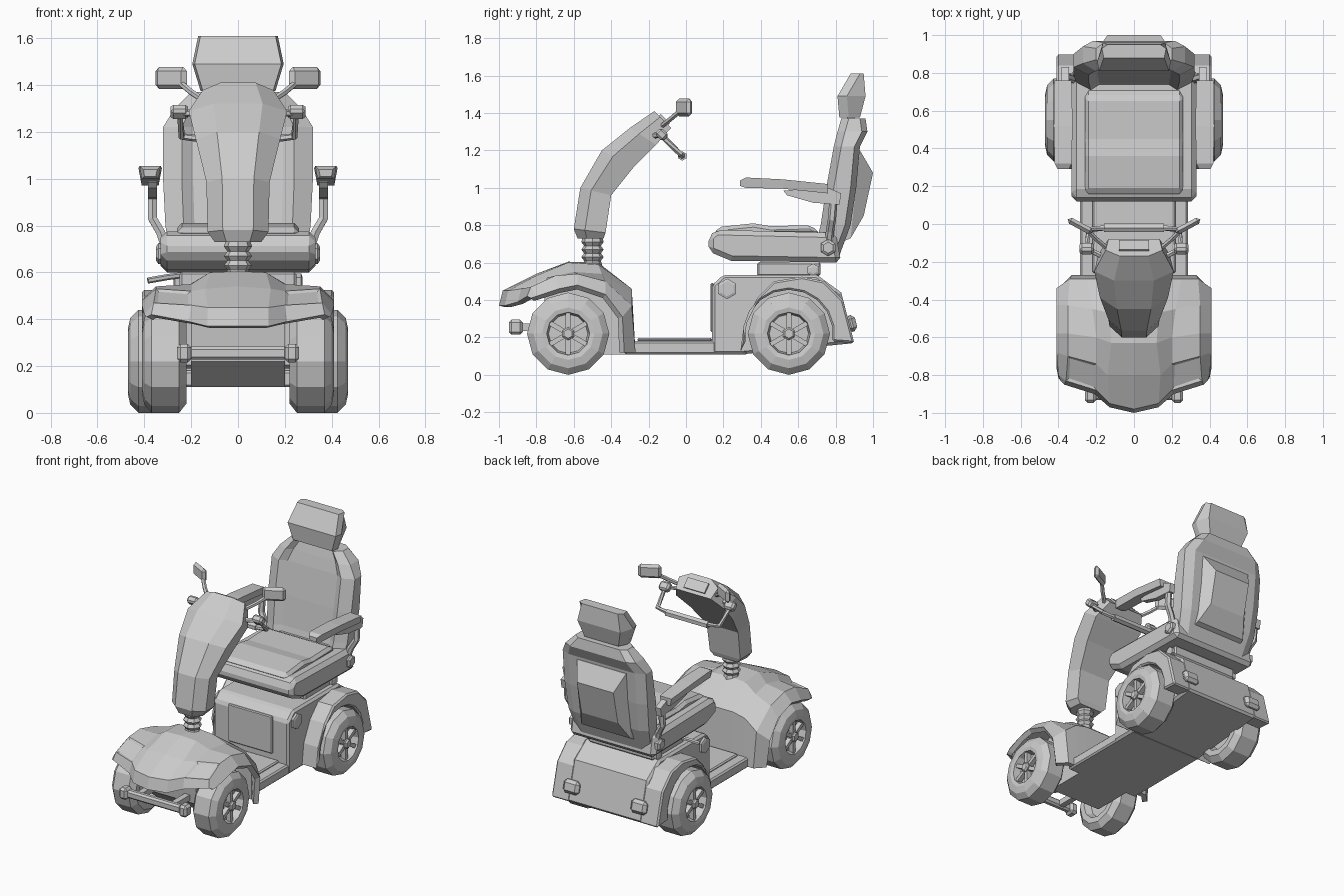
import bpy, bmesh, math
from mathutils import Vector, Matrix

cube = bpy.data.objects.get("Cube")
if cube:
    bpy.data.objects.remove(cube, do_unlink=True)

grey = bpy.data.materials.new("plain grey")
grey.use_nodes = True
COLOUR = (0.6, 0.6, 0.6, 1)
grey.diffuse_color = COLOUR
grey.node_tree.nodes["Principled BSDF"].inputs["Base Color"].default_value = COLOUR


def add(name, bm, mirror=False, bevel=0, thick=0):
    """Turn a bmesh into an object with the usual modifiers."""
    bmesh.ops.recalc_face_normals(bm, faces=bm.faces)
    mesh = bpy.data.meshes.new(name)
    bm.to_mesh(mesh)
    bm.free()
    mesh.materials.append(grey)
    ob = bpy.data.objects.new(name, mesh)
    bpy.context.collection.objects.link(ob)
    if bevel:
        mod = ob.modifiers.new("Bevel", "BEVEL")
        mod.width, mod.segments, mod.angle_limit = bevel, 1, math.radians(40)
    if mirror:
        ob.modifiers.new("Mirror", "MIRROR")
    if thick:
        mod = ob.modifiers.new("Solidify", "SOLIDIFY")
        mod.thickness, mod.offset = thick, -1
    return ob


def loft(rings, closed=True, caps=True):
    """Skin a list of equal-length point rings."""
    bm = bmesh.new()
    rows = [[bm.verts.new(p) for p in ring] for ring in rings]
    n = len(rows[0])
    for a, b in zip(rows, rows[1:]):
        for i in range(n if closed else n - 1):
            j = (i + 1) % n
            bm.faces.new((a[i], a[j], b[j], b[i]))
    if caps:
        bm.faces.new(rows[0])
        bm.faces.new(rows[-1])
    return bm


def prism(name, profile, x0, x1, **kw):
    """Extrude a side (y, z) profile across x."""
    return add(name, loft([[(x, y, z) for y, z in profile] for x in (x0, x1)]), **kw)


def box(name, centre, size, turn=(0, 0, 0), **kw):
    bm = bmesh.new()
    bmesh.ops.create_cube(bm, size=1)
    bm.transform(Matrix.Diagonal((*size, 1)))
    ob = add(name, bm, **kw)
    rot = Matrix.Identity(4)
    for angle, axis in zip(turn, "XYZ"):
        rot = Matrix.Rotation(math.radians(angle), 4, axis) @ rot
    ob.data.transform(Matrix.Translation(centre) @ rot)
    return ob


def tube(name, path, radius, sides=6, **kw):
    """Sweep a polygon along a path."""
    pts = [Vector(p) for p in path]
    rings = []
    for i, p in enumerate(pts):
        d = (pts[min(i + 1, len(pts) - 1)] - pts[max(i - 1, 0)]).normalized()
        ref = Vector((0, 0, 1)) if abs(d.z) < 0.9 else Vector((0, 1, 0))
        u = d.cross(ref).normalized()
        v = u.cross(d)
        angles = [math.tau * (k + 0.5) / sides for k in range(sides)]
        rings.append([p + radius * (u * math.cos(a) + v * math.sin(a)) for a in angles])
    return add(name, loft(rings), **kw)


def lathe(name, profile, x, y, z, sides=12, **kw):
    """Spin an (offset, radius) profile about a sideways axis."""
    angles = [math.tau * k / sides + math.pi / 2 for k in range(sides)]
    return add(name, loft([[(x + o, y + r * math.cos(a), z + r * math.sin(a)) for a in angles]
                           for o, r in profile]), **kw)


# Wheels: tyre with dished rim, spokes and hub
def wheel(place, x, y, half):
    z = 0.22
    lathe(place + "_tyre", [(-half * 0.5, 0.12), (-half, 0.14), (-half, 0.18), (-half * 0.65, 0.22),
                            (half * 0.65, 0.22), (half, 0.185), (half * 1.1, 0.14),
                            (half * 1.05, 0.115), (half * 0.5, 0.105)], x, y, z, mirror=True)
    lathe(place + "_hub", [(0, 0.035), (half, 0.035), (half * 1.1, 0.025)], x, y, z, 6, mirror=True)
    for k in range(6):
        a = 60 * k + 30
        c, s = math.cos(math.radians(a)), math.sin(math.radians(a))
        box(place + "_spoke", (x + half * 0.75, y + c * 0.07, z + s * 0.07),
            (half * 0.35, 0.1, 0.026), (a, 0, 0), mirror=True)
    tube(place + "_axle", [(-x, y, z), (x, y, z)], 0.03)


wheel("front", 0.31, -0.63, 0.09)
wheel("rear", 0.36, 0.55, 0.1)

# Front cowl: half grid from nose to footwell, with inset headlights
cowl = loft([
    [(0, -1, .37), (.13, -.97, .37), (.21, -.9, .39), (.37, -.85, .42), (.39, -.83, .41)],
    [(0, -.98, .45), (.13, -.95, .45), (.2, -.88, .46), (.36, -.83, .47), (.4, -.8, .42)],
    [(0, -.8, .54), (.14, -.8, .53), (.2, -.74, .52), (.35, -.7, .53), (.41, -.68, .46)],
    [(0, -.63, .605), (.12, -.63, .6), (.2, -.6, .55), (.35, -.58, .54), (.41, -.58, .48)],
    [(0, -.47, .6), (.13, -.47, .59), (.22, -.45, .54), (.35, -.43, .5), (.41, -.43, .43)],
    [(0, -.29, .46), (.16, -.29, .46), (.25, -.29, .44), (.34, -.29, .37), (.41, -.34, .31)],
    [(0, -.27, .12), (.16, -.27, .12), (.25, -.27, .12), (.33, -.27, .12), (.39, -.33, .12)],
], closed=False, caps=False)
cowl.faces.ensure_lookup_table()
bmesh.ops.recalc_face_normals(cowl, faces=cowl.faces)
bmesh.ops.inset_individual(cowl, faces=[cowl.faces[6]], thickness=0.02, depth=-0.008)
add("front_cowl", cowl, mirror=True, thick=0.035)
prism("front_chassis", [(-.74, .22), (-.76, .44), (-.6, .52), (-.32, .42), (-.3, .11), (-.6, .11)],
      -0.2, 0.2)

# Front bumper bar
box("bumper_bar", (0, -.91, .255), (.42, .045, .055), bevel=0.012)
box("bumper_end", (.23, -.91, .255), (.06, .075, .08), bevel=0.015, mirror=True)
box("bumper_strut", (.13, -.82, .255), (.04, .18, .04), mirror=True)

# Floor and rear body
box("footwell_floor", (0, 0, .145), (.57, .66, .07), bevel=0.01)
box("footwell_mat", (0, -.06, .187), (.44, .4, .02), bevel=0.008)
prism("rear_body", [(.14, .11), (.14, .48), (.2, .535), (.7, .535), (.83, .44), (.9, .17), (.3, .11)],
      -0.29, 0.29, bevel=0.015)
box("front_hatch", (0, .14, .36), (.34, .018, .26), bevel=0.006)
lathe("side_button", [(0, .055), (.02, .055), (.025, .04)], .285, .22, .46, 6, mirror=True)
arch = [(.55 + .235 * math.cos(math.radians(a)), .22 + .235 * math.sin(math.radians(a)))
        for a in range(-10, 191, 20)]
prism("rear_fender", [(.29, .12), (.31, .27), (.38, .41), (.47, .5), (.62, .525), (.74, .5),
                      (.84, .4), (.9, .17)] + arch, 0.27, 0.41, bevel=0.02, mirror=True)
box("tail_light", (.26, .885, .275), (.12, .05, .09), (14, 0, 0), bevel=0.02, mirror=True)

# Seat mount, lever and cushion
box("seat_mount", (0, .55, .565), (.5, .34, .075), bevel=0.01)
lathe("mount_knob", [(0, .035), (.03, .035), (.035, .02)], .24, .68, .56, 6, mirror=True)
tube("seat_lever", [(-.22, .45, .59), (-.3, .42, .58), (-.385, .4, .565)], 0.013)
prism("seat_cushion", [(.12, .66), (.12, .74), (.16, .775), (.8, .76), (.83, .6), (.24, .61)],
      -0.33, 0.33, bevel=0.03)
prism("seat_pad", [(.15, .75), (.17, .79), (.36, .81), (.45, .795), (.67, .8), (.72, .75)],
      -0.26, 0.26, bevel=0.02)

# Backrest with side bolsters and a raised rear shell
rings = []
for z, w, f, b in [(.61, .28, .67, .81), (.8, .31, .72, .88), (1, .32, .75, .91),
                   (1.22, .32, .79, .93), (1.3, .27, .81, .97), (1.37, .2, .83, .96)]:
    rings.append([(0, f + .03, z), (w * .6, f + .03, z), (w * .75, f, z), (w, f + .04, z),
                  (w, b - .03, z), (w * .8, b, z), (0, b, z)])
back = loft(rings, closed=False)
add("backrest", back, mirror=True)
rings = []
for y, w, z0, z1 in [(.86, .2, .7, 1.22), (.93, .19, .73, 1.2), (1, .14, .85, 1.08)]:
    rings.append([(-w, y - .05, z0), (w, y - .05, z0), (w, y, z1), (-w, y, z1)])
add("rear_shell", loft(rings))
rings = [[(-w, f, z), (w, f, z), (w + .01, f + .05, z), (w - .02, b, z), (.02 - w, b, z),
          (-w - .01, f + .05, z)]
         for z, w, f, b in [(1.375, .15, .82, .93), (1.49, .185, .81, .96), (1.61, .16, .88, .95)]]
add("headrest", loft(rings))
box("headrest_post", (.07, .88, 1.36), (.03, .04, .08), mirror=True)

# Armrests and brackets
rings = [[(.375 - w, y, z), (.375 + w, y, z), (.375 + w * .8, y, z - t), (.375 - w * .8, y, z - t)]
         for y, z, w, t in [(.29, 1.04, .03, .03), (.32, 1.055, .045, .055),
                            (.52, 1.045, .05, .05), (.76, 1.02, .045, .05)]]
add("armrest", loft(rings), mirror=True)
prism("arm_bracket", [(.52, .985), (.54, .96), (.68, .92), (.82, .91), (.83, .97), (.76, 1)],
      0.345, 0.385, mirror=True)
tube("arm_support", [(.365, .79, .95), (.365, .78, .83), (.33, .77, .77), (.3, .76, .68)],
     0.022, mirror=True)
lathe("arm_knob", [(0, .045), (.04, .045), (.05, .03)], .3, .76, .68, 6, mirror=True)

# Steering boot made of stacked rings
steps = [(.56, .06), (.61, .045), (.63, .06), (.65, .045), (.67, .06), (.69, .045), (.71, .06), (.76, .045)]
rings = [[(r * math.cos(k * math.tau / 8), -.5 + r * math.sin(k * math.tau / 8), z)
          for k in range(8)] for z, r in steps]
add("steering_boot", loft(rings), bevel=0)

# Tiller: sections leaning back from the boot to the dashboard
rings = []
for fy, fz, by, bz, w in [(-.58, .73, -.44, .73, .1), (-.6, .78, -.43, .76, .13),
                          (-.565, 1, -.4, .96, .135), (-.45, 1.2, -.28, 1.11, .18),
                          (-.3, 1.32, -.16, 1.23, .21), (-.17, 1.41, -.08, 1.32, .15)]:
    front, rear = Vector((0, fy, fz)), Vector((0, by, bz))
    mid = front.lerp(rear, 0.35)
    rings.append([p + Vector((s * w, 0, 0)) for p, s in
                  [(front, -.5), (front, .5), (mid, 1), (rear, .9), (rear, -.9), (mid, -1)]])
add("tiller", loft(rings))
box("dashboard_screen", (0, -.115, 1.365), (.16, .012, .07), (45, 0, 0))

# Loop handlebar, controls and mirrors
tube("handle_side", [(.15, -.18, 1.28), (.25, -.13, 1.28), (.24, -.03, 1.18), (.15, -.02, 1.17)],
     0.016, mirror=True)
tube("handle_bar", [(-.16, -.02, 1.17), (.16, -.02, 1.17)], 0.025)
box("hand_control", (.25, -.13, 1.285), (.075, .05, .06), (45, 0, 0), bevel=0.012, mirror=True)
tube("mirror_stem", [(.14, -.13, 1.33), (.2, -.08, 1.37), (.26, -.02, 1.42)], 0.014, mirror=True)
box("mirror_head", (.285, -.01, 1.43), (.15, .035, .095), (0, 0, 28), bevel=0.018, mirror=True)
